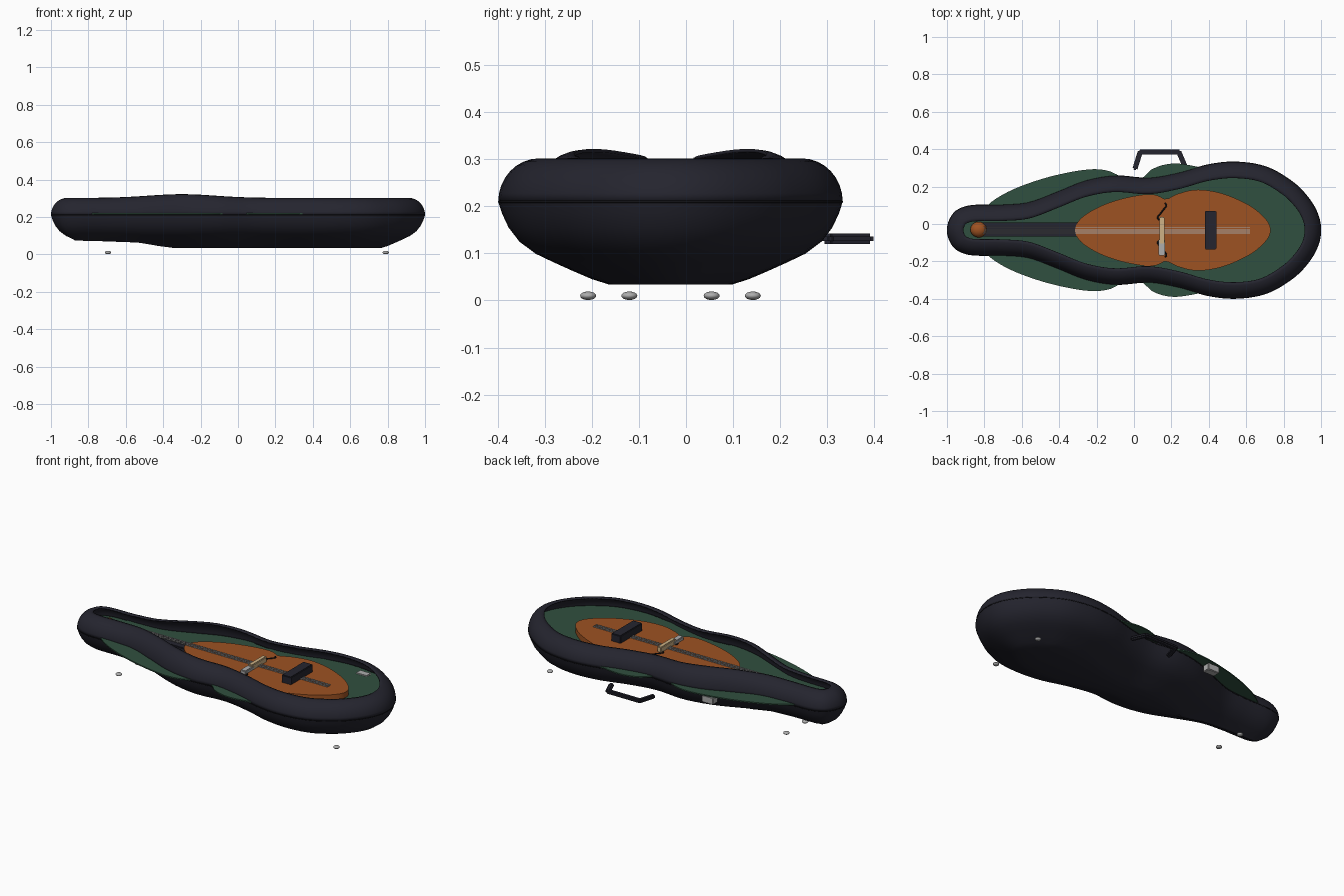
import bpy, bmesh, math
from mathutils import Vector

if "Cube" in bpy.data.objects:
    bpy.data.objects.remove(bpy.data.objects["Cube"])

CY = -0.033     # centre line of the case
SEAM = 0.21     # height where lid meets base


def material(name, r, g, b):
    m = bpy.data.materials.new(name)
    m.use_nodes = True
    m.diffuse_color = (r, g, b, 1)
    m.node_tree.nodes["Principled BSDF"].inputs["Base Color"].default_value = (r, g, b, 1)
    return m


DARK = material("dark_navy", 0.018, 0.018, 0.028)
GREEN = material("green_lining", 0.03, 0.08, 0.05)
ORANGE = material("orange_wood", 0.34, 0.085, 0.016)
TAN = material("pale_wood", 0.62, 0.45, 0.24)
GREY = material("grey_metal", 0.42, 0.42, 0.42)
BLACK = material("black", 0.006, 0.006, 0.008)


def finish(name, bm, mat, smooth=True):
    bmesh.ops.recalc_face_normals(bm, faces=bm.faces)
    me = bpy.data.meshes.new(name)
    bm.to_mesh(me)
    bm.free()
    me.materials.append(mat)
    ob = bpy.data.objects.new(name, me)
    bpy.context.collection.objects.link(ob)
    if smooth:
        bpy.ops.object.select_all(action="DESELECT")
        ob.select_set(True)
        bpy.context.view_layer.objects.active = ob
        bpy.ops.object.shade_smooth_by_angle(angle=math.radians(35))
    return ob


def box(name, mat, center, size, angle=0.0, bevel=0.004):
    bm = bmesh.new()
    bmesh.ops.create_cube(bm, size=1)
    bmesh.ops.scale(bm, vec=size, verts=bm.verts)
    bmesh.ops.bevel(bm, geom=bm.edges[:], offset=bevel, segments=2, affect="EDGES")
    ob = finish(name, bm, mat)
    ob.location = center
    ob.rotation_euler.z = angle
    return ob


def ball(name, mat, center, radii):
    bm = bmesh.new()
    bmesh.ops.create_uvsphere(bm, u_segments=24, v_segments=12, radius=1)
    bmesh.ops.scale(bm, vec=radii, verts=bm.verts)
    ob = finish(name, bm, mat)
    ob.location = center


def tube(name, mat, pts, radius, cyclic=False):
    cu = bpy.data.curves.new(name, "CURVE")
    cu.dimensions = "3D"
    cu.bevel_depth = radius
    cu.bevel_resolution = 1
    sp = cu.splines.new("POLY")
    sp.points.add(len(pts) - 1)
    for p, c in zip(sp.points, pts):
        p.co = (*c, 1)
    sp.use_cyclic_u = cyclic
    cu.materials.append(mat)
    ob = bpy.data.objects.new(name, cu)
    bpy.context.collection.objects.link(ob)


def half_width(st, x):
    """Smooth interpolation of squared widths, which keeps the ends round."""
    n = len(st)
    sq = [(a, b * b) for a, b in st]

    def slope(i):
        a, b = sq[max(i - 1, 0)], sq[min(i + 1, n - 1)]
        return (b[1] - a[1]) / (b[0] - a[0])
    i = max(k for k in range(n - 1) if k == 0 or sq[k][0] <= x)
    (x0, y0), (x1, y1) = sq[i], sq[i + 1]
    w = x1 - x0
    t = min(max((x - x0) / w, 0), 1)
    v = ((2*t**3 - 3*t*t + 1) * y0 + (t**3 - 2*t*t + t) * w * slope(i)
         + (3*t*t - 2*t**3) * y1 + (t**3 - t*t) * w * slope(i + 1))
    return math.sqrt(max(v, 0))


def outline(width, x0, x1, n=72):
    mid, rad = (x0 + x1) / 2, (x1 - x0) / 2
    xs = [mid - rad * math.cos(math.pi * k / n) for k in range(n + 1)]
    up = [(x, width(x)) for x in xs]
    up[0], up[-1] = (x0, 0), (x1, 0)
    return up + [(x, -y) for x, y in reversed(up[1:-1])]


def loft(rings, cap_first=False, cap_last=False):
    bm = bmesh.new()
    vs = [[bm.verts.new(p) for p in r] for r in rings]
    for a, b in zip(vs, vs[1:]):
        for k in range(len(a)):
            j = (k + 1) % len(a)
            bm.faces.new((a[k], a[j], b[j], b[k]))
    if cap_first:
        bm.faces.new(vs[0])
    if cap_last:
        bm.faces.new(vs[-1])
    return bm


CASE = [(-1, 0), (-.95, .105), (-.87, .133), (-.7, .137), (-.55, .153), (-.4, .21), (-.25, .268),
        (-.1, .292), (.08, .28), (.25, .31), (.4, .352), (.54, .366), (.7, .342), (.85, .258),
        (.95, .15), (1, 0)]
case_pts = outline(lambda x: half_width(CASE, x), -1, 1)


def inset(p, d):
    """Move an outline point d inwards, toward the spine of the case."""
    v = Vector(p)
    s = Vector((min(max(v.x, -.87), .63), 0))
    gap = (s - v).length
    return v.lerp(s, min(d / gap, 0.97)), min(d, gap)


# Case base: rounded bowl with a flat underside
BOWL = [(0, SEAM), (.008, .185), (.022, .155), (.045, .125), (.08, .099), (.12, .08), (.16, .062),
        (.2, .045), (.235, .034), (.4, .034)]


def bowl_z(d):
    for (a, za), (b, zb) in zip(BOWL, BOWL[1:]):
        if d <= b:
            return za + (zb - za) * (d - a) / (b - a)
    return BOWL[-1][1]


def ring(d, height):
    out = []
    for p in case_pts:
        q, depth = inset(p, d)
        out.append((q.x, q.y + CY, height(q.x, depth)))
    return out


finish("case_base", loft([ring(d, lambda x, e: bowl_z(e)) for d, z in BOWL], cap_last=True), DARK)

# Case lid: rounded open rim, slightly raised over the narrower bout
RIM = 0.087


def lid_z(x, d):
    top = .302 + .02 * math.exp(-((x + .3) / .25) ** 2) - SEAM
    return SEAM + top * math.sqrt(max(0, 1 - (1 - d / RIM) ** 2))


lid = finish("case_lid", loft([ring(RIM * (1 - math.cos(a * math.pi / 16)), lid_z)
                               for a in range(9)]), DARK)
thick = lid.modifiers.new("thickness", "SOLIDIFY")
thick.thickness = 0.007
thick.offset = -1
tube("seam_piping", BLACK, ring(.002, lambda x, e: SEAM), .003, True)

# Green lining plate with side wings
WING = [(-.84, .05), (-.75, .16), (-.6, .237), (-.4, .298), (-.22, .326), (-.12, .312), (-.04, .265),
        (.03, .265), (.1, .328), (.2, .356), (.3, .347), (.4, .32), (.6, .2)]


def lining_width(x):
    inner = max(half_width(CASE, x) - .014, 0)
    return max(inner, half_width(WING, x)) if -.8 < x < .55 else inner


pts = outline(lining_width, -.985, .985, 100)
finish("lining", loft([[(x, y + CY, z) for x, y in pts] for z in (.214, .221)], True, True), GREEN)

# Instrument body
BODY = [(-.315, 0), (-.27, .075), (-.1, .158), (.05, .19), (.12, .188), (.17, .166), (.23, .193),
        (.33, .216), (.45, .202), (.6, .142), (.69, .075), (.73, 0)]
pts = outline(lambda x: half_width(BODY, x), -.315, .73)
finish("instrument_body", loft([[(x, y + CY, z) for x, y in pts] for z in (.2, .254)],
                               True, True), ORANGE)

# Neck, scroll and strings
box("fingerboard", DARK, (-.56, CY + .003, .234), (.54, .075, .024))
ball("scroll", ORANGE, (-.83, CY + .003, .235), (.045, .042, .035))
for k in range(4):
    box("string", GREY, (-.105, CY + (k - 1.5) * .01, .259), (1.45, .004, .004), 0, .001)

# Bridge, mute and chin rest
box("bridge", TAN, (.15, CY, .268), (.028, .14, .034))
box("bridge_plate", GREY, (.148, -.125, .264), (.036, .085, .022))
box("chin_rest", DARK, (.41, CY, .276), (.062, .205, .048))

# Curled sound holes, one each side of the bridge
for s in (1, -1):
    tube("sound_hole", BLACK,
         [(.15 + .03 * math.sin(t * math.pi / 6) * (.4 + abs(t) / 8),
           CY + s * (.1 + .011 * t - .0012 * t * abs(t) / 3), .255) for t in range(-5, 6)], .004)

# Latches on the back side
for x, y, z in ((-.33, .25, .19), (.635, .265, .205)):
    box("latch", GREY, (x, y, z), (.075, .045, .042))

# Carrying handle
path = [Vector(p) for p in ((.006, .298), (.033, .385), (.24, .385), (.272, .31))]
for a, b in zip(path, path[1:]):
    d = b - a
    m = (a + b) / 2
    box("handle", DARK, (m.x, m.y, .131), (d.length + .018, .027, .023), math.atan2(d.y, d.x), .007)

# Feet
for x, w in ((-.695, .0875), (.79, .175)):
    for s in (1, -1):
        ball("foot", GREY, (x, CY + s * w, .01), (.017, .017, .009))
